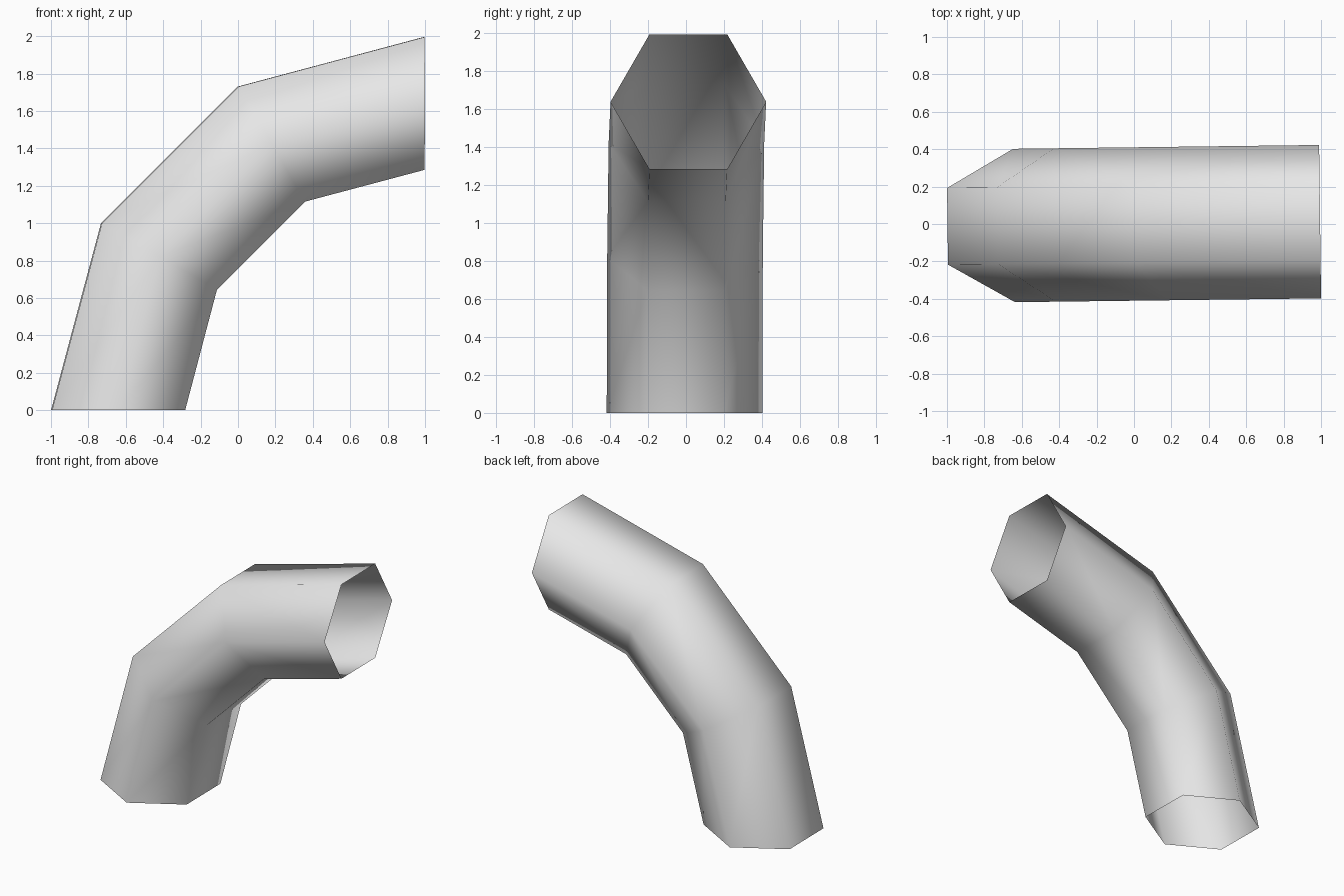
import bpy, bmesh, math
from mathutils import Vector, Matrix

cube = bpy.data.objects.get("Cube")
if cube:
    bpy.data.objects.remove(cube, do_unlink=True)

SIDES = 6
HALF_WIDTH = 0.41
TWIST = 0.0125  # slight turn about the vertical

# Outer and inner bend points (x, z) of each ring along the elbow
rings = [
    ((-0.997, 0.0), (-0.285, 0.0)),
    ((-0.73, 1.0), (-0.115, 0.645)),
    ((0.0, 1.73), (0.355, 1.115)),
    ((0.995, 1.995), (0.995, 1.285)),
]

grey = bpy.data.materials.new("light_grey")
grey.use_nodes = True
colour = (0.8, 0.8, 0.8, 1.0)
grey.diffuse_color = colour
grey.node_tree.nodes["Principled BSDF"].inputs["Base Color"].default_value = colour


def add_ring(bm, outer, inner):
    """Hexagon with one flat side on the outer and one on the inner bend."""
    a = Vector((outer[0], 0, outer[1]))
    b = Vector((inner[0], 0, inner[1]))
    centre, reach = (a + b) / 2, (a - b) / 2
    verts = []
    for i in range(SIDES):
        angle = math.tau * i / SIDES
        across = Vector((0, HALF_WIDTH * math.cos(angle), 0))
        along = reach * (math.sin(angle) / math.sin(math.pi / 3))
        verts.append(bm.verts.new(centre + across + along))
    return verts


# Open bent pipe
bm = bmesh.new()
loops = [add_ring(bm, o, i) for o, i in rings]
for low, high in zip(loops, loops[1:]):
    for i in range(SIDES):
        j = (i + 1) % SIDES
        bm.faces.new((low[i], low[j], high[j], high[i]))
bmesh.ops.rotate(bm, verts=bm.verts, cent=(0, 0, 0),
                 matrix=Matrix.Rotation(TWIST, 3, 'Z'))

# Make the walls face outward
bm.normal_update()
bm.faces.ensure_lookup_table()
middle = sum((v.co for v in loops[0] + loops[1]), Vector()) / (2 * SIDES)
first = bm.faces[0]
if first.normal.dot(first.calc_center_median() - middle) < 0:
    bmesh.ops.reverse_faces(bm, faces=bm.faces)
for face in bm.faces:
    face.smooth = True

mesh = bpy.data.meshes.new("pipe_elbow")
bm.to_mesh(mesh)
bm.free()
mesh.materials.append(grey)
pipe = bpy.data.objects.new("pipe_elbow", mesh)
bpy.context.collection.objects.link(pipe)
